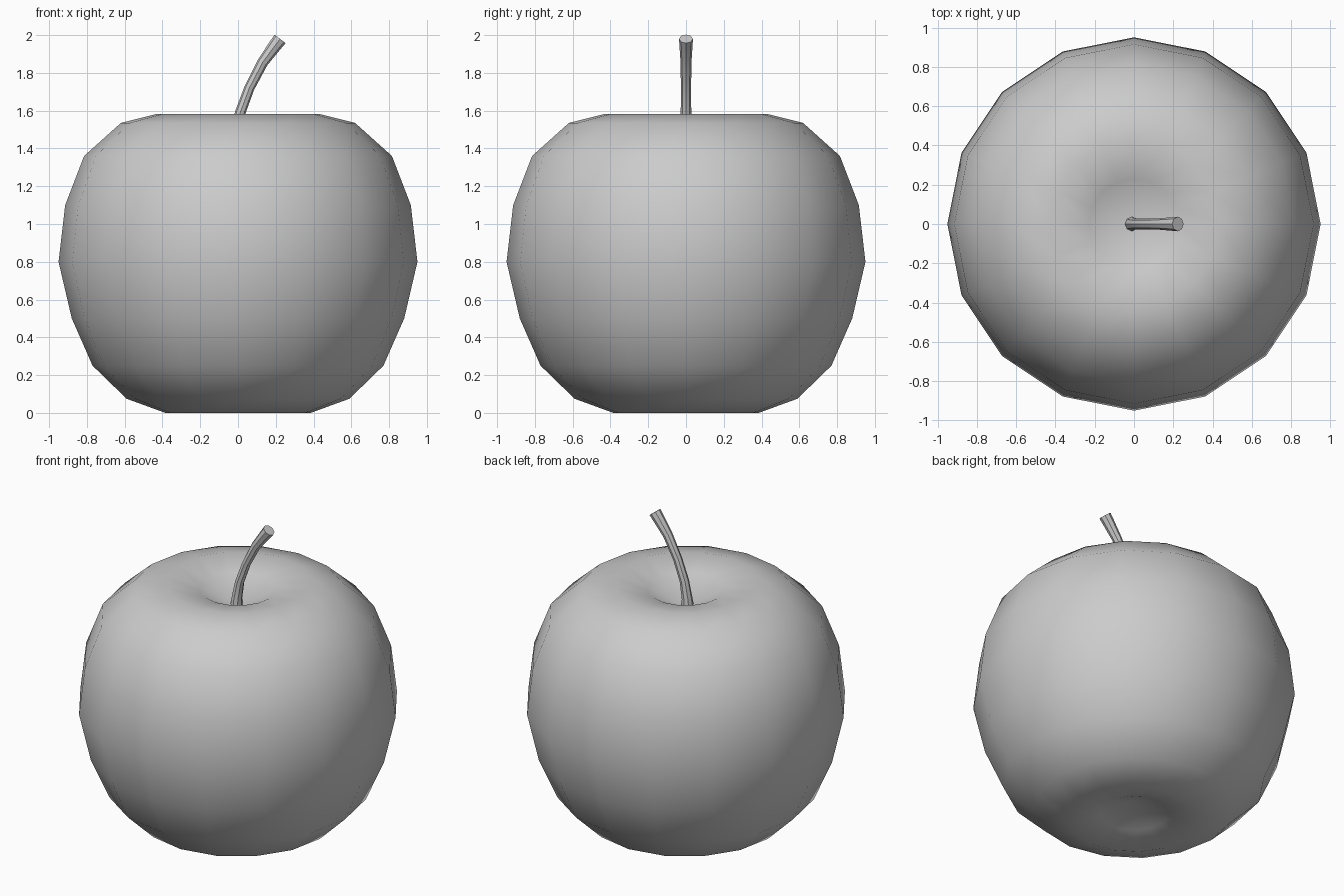
import bpy, bmesh, math
from mathutils import Vector

if "Cube" in bpy.data.objects:
    bpy.data.objects.remove(bpy.data.objects["Cube"])


def make_object(name, bm, angle):
    bmesh.ops.recalc_face_normals(bm, faces=bm.faces)
    mesh = bpy.data.meshes.new(name)
    bm.to_mesh(mesh)
    bm.free()
    obj = bpy.data.objects.new(name, mesh)
    bpy.context.collection.objects.link(obj)
    bpy.ops.object.select_all(action='DESELECT')
    bpy.context.view_layer.objects.active = obj
    obj.select_set(True)
    bpy.ops.object.shade_smooth_by_angle(angle=math.radians(angle))
    return obj


def bridge_rings(bm, rings):
    for a, b in zip(rings, rings[1:]):
        n = len(a)
        for i in range(n):
            j = (i + 1) % n
            bm.faces.new((a[i], a[j], b[j], b[i]))


def ring(bm, centre, u, v, radius, sides):
    angles = [2 * math.pi * i / sides for i in range(sides)]
    return [bm.verts.new(centre + radius * (u * math.cos(t) + v * math.sin(t)))
            for t in angles]


X, Y, Z = Vector((1, 0, 0)), Vector((0, 1, 0)), Vector((0, 0, 1))

# Fruit: lathed 16-sided body with a dimple at each pole
profile = [(0.20, 0.04), (0.385, 0.0), (0.59, 0.075), (0.77, 0.25),
           (0.88, 0.50), (0.95, 0.80), (0.915, 1.10), (0.815, 1.36),
           (0.62, 1.535), (0.43, 1.583), (0.23, 1.54)]
bm = bmesh.new()
rings = [ring(bm, Z * z, X, Y, r, 16) for r, z in profile]
bridge_rings(bm, rings)
for end, pole_z in ((rings[0], 0.12), (rings[-1], 1.42)):
    pole = bm.verts.new((0, 0, pole_z))
    for i in range(16):
        bm.faces.new((end[i], end[(i + 1) % 16], pole))
make_object("apple_body", bm, 180)

# Stem: curved 8-sided tube, flared at both ends (x, z, radius)
path = [(-0.012, 1.41, 0.039), (-0.008, 1.48, 0.032), (0.012, 1.59, 0.028),
        (0.06, 1.72, 0.027), (0.13, 1.855, 0.029), (0.2, 1.95, 0.035),
        (0.223, 1.98, 0.037)]
points = [Vector((x, 0, z)) for x, z, r in path]
bm = bmesh.new()
rings = []
for i, p in enumerate(points):
    tangent = (points[min(i + 1, len(points) - 1)] - points[max(i - 1, 0)]).normalized()
    rings.append(ring(bm, p, Y.cross(tangent), Y, path[i][2], 8))
bridge_rings(bm, rings)
bm.faces.new(rings[0])
bm.faces.new(rings[-1])
make_object("stem", bm, 40)
